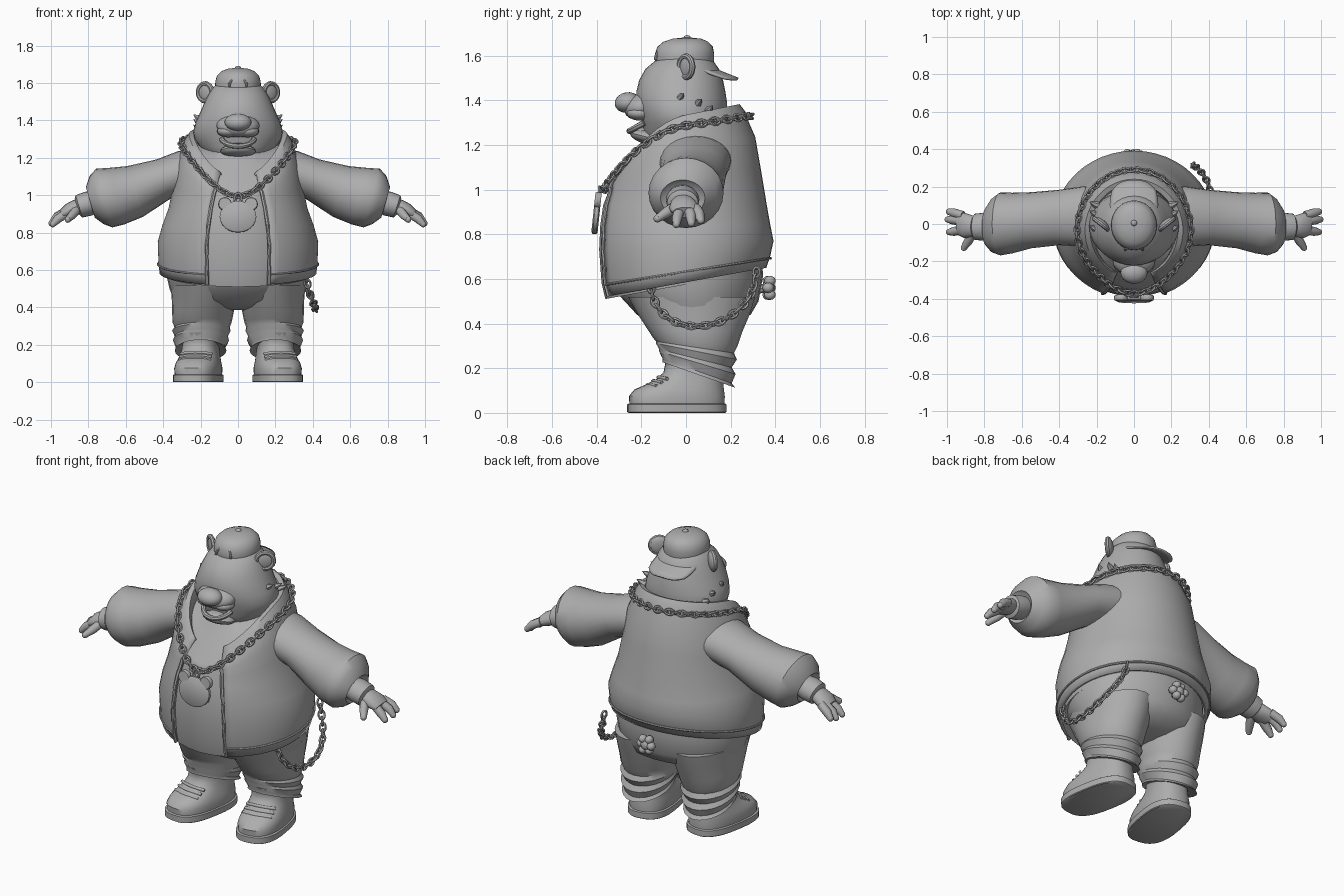
import bpy, bmesh, math
from mathutils import Vector, Matrix
from math import sin, cos, pi, radians

if "Cube" in bpy.data.objects:
    bpy.data.objects.remove(bpy.data.objects["Cube"])

GREY = bpy.data.materials.new("plain grey")
GREY.diffuse_color = (0.42, 0.42, 0.42, 1)
GREY.use_nodes = True
GREY.node_tree.nodes["Principled BSDF"].inputs["Base Color"].default_value = GREY.diffuse_color


def finish(name, bm, mirror=False, angle=40, solid=0):
    bmesh.ops.recalc_face_normals(bm, faces=bm.faces[:])
    me = bpy.data.meshes.new(name)
    bm.to_mesh(me)
    bm.free()
    me.materials.append(GREY)
    ob = bpy.data.objects.new(name, me)
    bpy.context.collection.objects.link(ob)
    if solid:
        m = ob.modifiers.new("thickness", 'SOLIDIFY')
        m.thickness, m.offset = solid, -1
    if mirror:
        ob.modifiers.new("mirror", 'MIRROR')
    bpy.ops.object.select_all(action='DESELECT')
    ob.select_set(True)
    bpy.context.view_layer.objects.active = ob
    bpy.ops.object.shade_smooth_by_angle(angle=radians(angle))
    return ob


def skin(bm, rings, closed=True, caps=True, loop=False):
    """Join rings of points with quads."""
    vs = [[bm.verts.new(p) for p in r] for r in rings]
    n = len(vs[0])
    pairs = list(zip(vs, vs[1:])) + ([(vs[-1], vs[0])] if loop else [])
    for a, b in pairs:
        for i in range(n if closed else n - 1):
            j = (i + 1) % n
            bm.faces.new((a[i], a[j], b[j], b[i]))
    if caps and closed and not loop:
        bm.faces.new(vs[0])
        bm.faces.new(vs[-1])


def ring(z, rx, yf, yb, slope=0, quad=0, cx=0, n=32, gap=0, power=1):
    """Level ring from front yf to back yb; slope and quad bend its height."""
    pts = []
    for i in range(n + (1 if gap else 0)):
        a = gap + i * (2 * pi - 2 * gap) / n
        s, c = sin(a), cos(a)
        x = cx + rx * math.copysign(abs(s) ** power, s)
        y = (yf + yb) / 2 - (yb - yf) / 2 * math.copysign(abs(c) ** power, c)
        pts.append(Vector((x, y, z + slope * y + quad * min(y, 0) ** 2)))
    return pts


def tube(bm, pts, radii, loop=False, n=8, flat=1):
    """Round tube along a path."""
    pts = [Vector(p) for p in pts]
    rings = []
    up = Vector((0, 0, 1))
    if loop:
        up = (pts[1] - pts[0]).cross(pts[2] - pts[1]).normalized()
    for i, p in enumerate(pts):
        nxt = pts[(i + 1) % len(pts)] if loop or i + 1 < len(pts) else p
        prv = pts[i - 1] if loop or i else p
        t = (nxt - prv).normalized()
        s = t.cross(up).normalized()
        u = s.cross(t)
        r = radii[i] if isinstance(radii, (list, tuple)) else radii
        rings.append([p + s * r * cos(2 * pi * k / n) + u * r * flat * sin(2 * pi * k / n) for k in range(n)])
    skin(bm, rings, loop=loop)


def ball(bm, c, r, rot=None, seg=20):
    m = Matrix.Translation(c) @ (rot or Matrix()) @ Matrix.Diagonal((*r, 1))
    bmesh.ops.create_uvsphere(bm, u_segments=seg, v_segments=seg // 2, radius=1, matrix=m)


def chain(name, path, pitch):
    """Interlocking oval links spaced evenly along a path."""
    bm = bmesh.new()
    path = [Vector(p) for p in path]
    travelled, k = 0, 0
    for a, b in zip(path, path[1:]):
        d = (b - a).length
        while k * pitch < travelled + d:
            p = a.lerp(b, (k * pitch - travelled) / d)
            t = (b - a).normalized()
            s = t.cross(Vector((0.31, 0.2, 0.93))).normalized()
            s = Matrix.Rotation(pi / 4 + k * pi / 2, 3, t) @ s
            tube(bm, [p + t * 0.025 * cos(u * pi / 5) + s * 0.016 * sin(u * pi / 5) for u in range(10)],
                 0.0065, loop=True, n=5)
            k += 1
        travelled += d
    finish(name, bm, angle=60)


# Jacket: shell open down the front, with rolled collar
J = [(.585, .42, -.375, .36, .18), (.64, .426, -.392, .377, .16), (.75, .43, -.403, .392, .05),
     (.84, .405, -.398, .378), (.93, .372, -.385, .362), (1.06, .345, -.368, .335, .1, -.4),
     (1.19, .325, -.362, .31, .15, -1.1), (1.27, .295, -.35, .275, .17, -1.7)]
COLLAR = [(1.30, .285, -.335, .265, .19, -1.95), (1.335, .262, -.31, .24, .2, -2.2),
          (1.33, .235, -.285, .215, .2, -2.2), (1.27, .215, -.27, .195, .2, -2.0)]
bm = bmesh.new()
skin(bm, [ring(*r, gap=.40, n=40) for r in J + COLLAR], closed=False)
finish("jacket", bm, solid=.018)

# Stitched hem line and front edge piping
bm = bmesh.new()
tube(bm, [p for p in ring(.632, .428, -.392, .379, .16, gap=.42, n=40)], .006, n=6)
finish("jacket_hem", bm)
bm = bmesh.new()
tube(bm, [ring(*r, gap=.40, n=40)[0] for r in J], .010, n=6)
finish("jacket_front_edge", bm, mirror=True)

# Shirt under the jacket
bm = bmesh.new()
S = [(z - (.01 if i == 0 else 0), rx - .03, yf + .014, yb - .03, *k) for i, (z, rx, yf, yb, *k) in enumerate(J)]
skin(bm, [ring(.60, .36, -.33, .31, .15)] + [ring(*r) for r in S]
     + [ring(1.27, .2, -.25, .18, .17, -1.7), ring(1.27, .1, -.15, .1)])
finish("shirt", bm)

# Sleeves: centre x, z, tilt, half height, half depth, centre y
def sleeve_ring(x, z, t, h, d, y, n=24):
    return [Vector((x + h * cos(a) * sin(t), y + d * sin(a), z + h * cos(a) * cos(t)))
            for a in (2 * pi * i / n for i in range(n))]


bm = bmesh.new()
skin(bm, [sleeve_ring(*s) for s in [
    (.16, 1.13, .3, .13, .17, .04), (.28, 1.125, .33, .118, .16, .04), (.40, 1.085, .33, .112, .148, .035),
    (.55, 1.02, .30, .142, .15, .02), (.65, .995, .28, .157, .162, .005), (.715, .985, .27, .163, .168, 0),
    (.755, .975, .28, .135, .145, -.008), (.79, .962, .28, .085, .10, -.015), (.77, .965, .28, .06, .07, -.015)]])
finish("sleeve", bm, mirror=True)
bm = bmesh.new()
skin(bm, [sleeve_ring(*s) for s in [(.76, .965, .3, .06, .068, -.015), (.80, .955, .3, .066, .075, -.015),
                                    (.85, .94, .3, .062, .07, -.015), (.86, .937, .3, .045, .05, -.015)]])
finish("cuff", bm, mirror=True)

# Hands with three fingers and a thumb
bm = bmesh.new()
skin(bm, [sleeve_ring(*s, n=16) for s in [(.82, .95, .4, .04, .045, -.015), (.865, .935, .45, .042, .058, -.012),
          (.905, .918, .5, .038, .068, -.008), (.94, .898, .5, .026, .06, 0)]])
for base, mid, tip in [((.915, .045, .915), (.965, .06, .888), (.99, .066, .862)),
                       ((.92, .015, .91), (.972, .022, .88), (.997, .024, .85)),
                       ((.915, -.03, .905), (.965, -.04, .872), (.99, -.043, .845)),
                       ((.86, -.045, .925), (.885, -.09, .895), (.91, -.128, .87))]:
    tube(bm, [base, mid, tip], [.024, .024, .017], n=10)
    ball(bm, tip, (.0175,) * 3, seg=10)
finish("hand", bm, mirror=True, angle=60)

# Trousers: hips and two baggy legs
bm = bmesh.new()
skin(bm, [ring(*r) for r in [(.66, .38, -.33, .34, .1), (.58, .385, -.32, .345, .1), (.5, .366, -.275, .325),
                             (.44, .345, -.22, .29), (.40, .26, -.13, .2), (.385, .12, -.05, .12)]])
finish("trouser_hips", bm)
bm = bmesh.new()
skin(bm, [ring(z, rx, yf, yb, sl, 0, cx, n=24) for z, cx, rx, yf, yb, sl in [
    (.52, .18, .18, -.26, .31, 0), (.44, .182, .172, -.215, .285, 0), (.37, .188, .164, -.175, .25, -.05),
    (.325, .192, .158, -.15, .232, -.1), (.30, .192, .148, -.135, .215, -.15), (.285, .196, .156, -.135, .228, -.2),
    (.255, .196, .142, -.12, .205, -.25), (.24, .198, .15, -.12, .222, -.3), (.205, .2, .132, -.105, .205, -.35),
    (.19, .2, .138, -.105, .22, -.35), (.20, .2, .11, -.09, .19, -.35)]])
finish("trouser_leg", bm, mirror=True)

# Shoes: sole, upper and laces, toes turned out
TURN = Matrix.Translation((.205, 0, 0)) @ Matrix.Rotation(radians(10), 4, 'Z')


def shoe_part(name, bm, angle=40):
    bmesh.ops.transform(bm, matrix=TURN, verts=bm.verts[:])
    finish(name, bm, mirror=True, angle=angle)


bm = bmesh.new()
skin(bm, [ring(z, rx, yf, yb, power=.75) for z, rx, yf, yb in
          [(0, .122, -.258, .175), (.004, .126, -.264, .18), (.038, .126, -.264, .18), (.042, .12, -.257, .174)]])
shoe_part("shoe_sole", bm)
bm = bmesh.new()
skin(bm, [ring(z, rx, yf, yb, power=.8) for z, rx, yf, yb in
          [(.04, .119, -.255, .173), (.075, .121, -.257, .174), (.105, .114, -.232, .17), (.125, .108, -.185, .168),
           (.15, .102, -.135, .165), (.18, .096, -.1, .16), (.22, .094, -.092, .155), (.265, .09, -.115, .15),
           (.27, .07, -.10, .13)]])
shoe_part("shoe_upper", bm)
bm = bmesh.new()
for y, z in [(-.172, .128), (-.148, .144), (-.124, .160)]:
    tube(bm, [(x, y + 3.2 * x * x, z - 1.0 * x * x) for x in (-.085, -.055, -.025, 0, .025, .055, .085)], .008, n=6)
shoe_part("shoe_laces", bm, 60)

# Head and neck
bm = bmesh.new()
skin(bm, [ring(*r) for r in [(1.10, .13, -.1, .13), (1.19, .14, -.15, .135), (1.22, .175, -.175, .15),
                             (1.26, .205, -.19, .165), (1.30, .232, -.197, .177), (1.34, .240, -.21, .184),
                             (1.39, .226, -.222, .184), (1.44, .204, -.222, .176), (1.49, .182, -.21, .166),
                             (1.54, .158, -.182, .148), (1.58, .13, -.135, .12), (1.61, .09, -.08, .08)]])
finish("head", bm)

# Muzzle, nose, open jaw and tongue
bm = bmesh.new()
ball(bm, (0, -.195, 1.372), (.115, .085, .06), Matrix.Rotation(radians(15), 4, 'X'))
ball(bm, (.052, -.205, 1.342), (.06, .06, .033))
ball(bm, (-.052, -.205, 1.342), (.06, .06, .033))
finish("muzzle", bm)
bm = bmesh.new()
ball(bm, (0, -.262, 1.39), (.072, .058, .046), Matrix.Rotation(radians(10), 4, 'X'))
finish("nose", bm)
bm = bmesh.new()
ball(bm, (0, -.175, 1.236), (.095, .078, .032), Matrix.Rotation(radians(-14), 4, 'X'))
tube(bm, [(.088 * sin(a), -.175 - .078 * cos(a), 1.262 + .045 * (1 - cos(a))) for a in
          [radians(d) for d in range(-80, 81, 16)]], .014)
finish("jaw", bm)
bm = bmesh.new()
ball(bm, (0, -.195, 1.262), (.055, .05, .018))
finish("tongue", bm)

# Ears with raised rims, and cheek tufts
bm = bmesh.new()
R = Matrix.Translation((.172, .005, 1.55)) @ Matrix.Rotation(radians(38), 4, 'Z') @ Matrix.Rotation(radians(12), 4, 'Y')
ball(bm, R.translation, (.050, .018, .052), R.to_3x3().to_4x4())
tube(bm, [R @ Vector((.047 * cos(a), -.006, .047 * sin(a))) for a in (2 * pi * i / 20 for i in range(20))], .013, loop=True)
finish("ear", bm, mirror=True)
bm = bmesh.new()
for y, z in [(-.03, 1.425), (.05, 1.40), (.10, 1.37)]:
    tube(bm, [(.195, y, z - .02), (.222, y + .01, z - .005), (.238, y + .02, z + .006)], [.022, .012, .001], n=6)
finish("cheek_tuft", bm, mirror=True)

# Backward cap with brim, button and strap arch
bm = bmesh.new()
skin(bm, [ring(*r) for r in [(1.555, .118, -.135, .122), (1.575, .123, -.14, .126), (1.61, .121, -.138, .126),
                             (1.64, .112, -.128, .12), (1.662, .09, -.102, .1), (1.676, .055, -.06, .068),
                             (1.681, .015, -.012, .022)]])
ball(bm, (0, .005, 1.681), (.016, .016, .011), seg=12)
finish("cap", bm)
bm = bmesh.new()
tube(bm, [(.048 * cos(a), -.137 + .02 * sin(a) ** 2, 1.58 + .048 * sin(a)) for a in (pi * i / 12 for i in range(13))], .007)
finish("cap_strap_arch", bm)
bm = bmesh.new()
rows = []
for i in range(7):
    f = i / 6
    row = []
    for j in range(-6, 7):
        x = j / 6 * (.118 + .012 * sin(f * pi))
        y = .03 + f * (.205 - .055 * abs(j / 6) ** 3)
        row.append(Vector((x, y, 1.583 - .40 * (y - .03) - 1.6 * x * x)))
    rows.append(row)
skin(bm, rows, closed=False)
finish("cap_brim", bm, solid=.01)

# Neck chain with bear-shaped pendant
loop_pts = ring(1.287, .305, -.372, .29, .15, -1.7, n=96)
for p in loop_pts:
    if p.y < 0:
        p.x *= 1 - .22 * (p.y / -.37) ** 2
chain("neck_chain", loop_pts + loop_pts[:1], .034)
bm = bmesh.new()
tilt = Matrix.Translation((0, -.402, .885)) @ Matrix.Rotation(radians(84), 4, 'X')
for x, v, r, s in [(0, 0, .098, .86), (.07, .068, .036, 1), (-.07, .068, .036, 1)]:
    skin(bm, [[tilt @ Vector((x + r * k * cos(a), v + r * k * s * sin(a), h)) for a in (2 * pi * i / 24 for i in range(24))]
              for k, h in [(.9, -.014), (1, -.008), (1, .008), (.9, .014)]])
tube(bm, [(.018 * cos(a), -.388, .985 + .026 * sin(a)) for a in (pi * i / 6 for i in range(12))], .008, loop=True, n=6)
finish("pendant", bm)

# Hip chain hanging on one side
chain("hip_chain", [(.385 - .07 * abs(cos(a)) ** 3 * (1 if cos(a) > 0 else .3) + .03 * sin(a), .08 + .235 * cos(a),
                     .60 + .03 * cos(a) - .21 * sin(a)) for a in (pi * i / 40 for i in range(41))], .034)

# Fluffy tail
bm = bmesh.new()
tube(bm, [(0, .30, .55), (0, .36, .56)], .02)
ball(bm, (0, .37, .56), (.034, .03, .034), seg=12)
for i in range(6):
    a = i * pi / 3
    ball(bm, (.036 * cos(a), .368 + .008 * (i % 2), .56 + .036 * sin(a)), (.023, .026, .023), seg=12)
finish("tail", bm)
